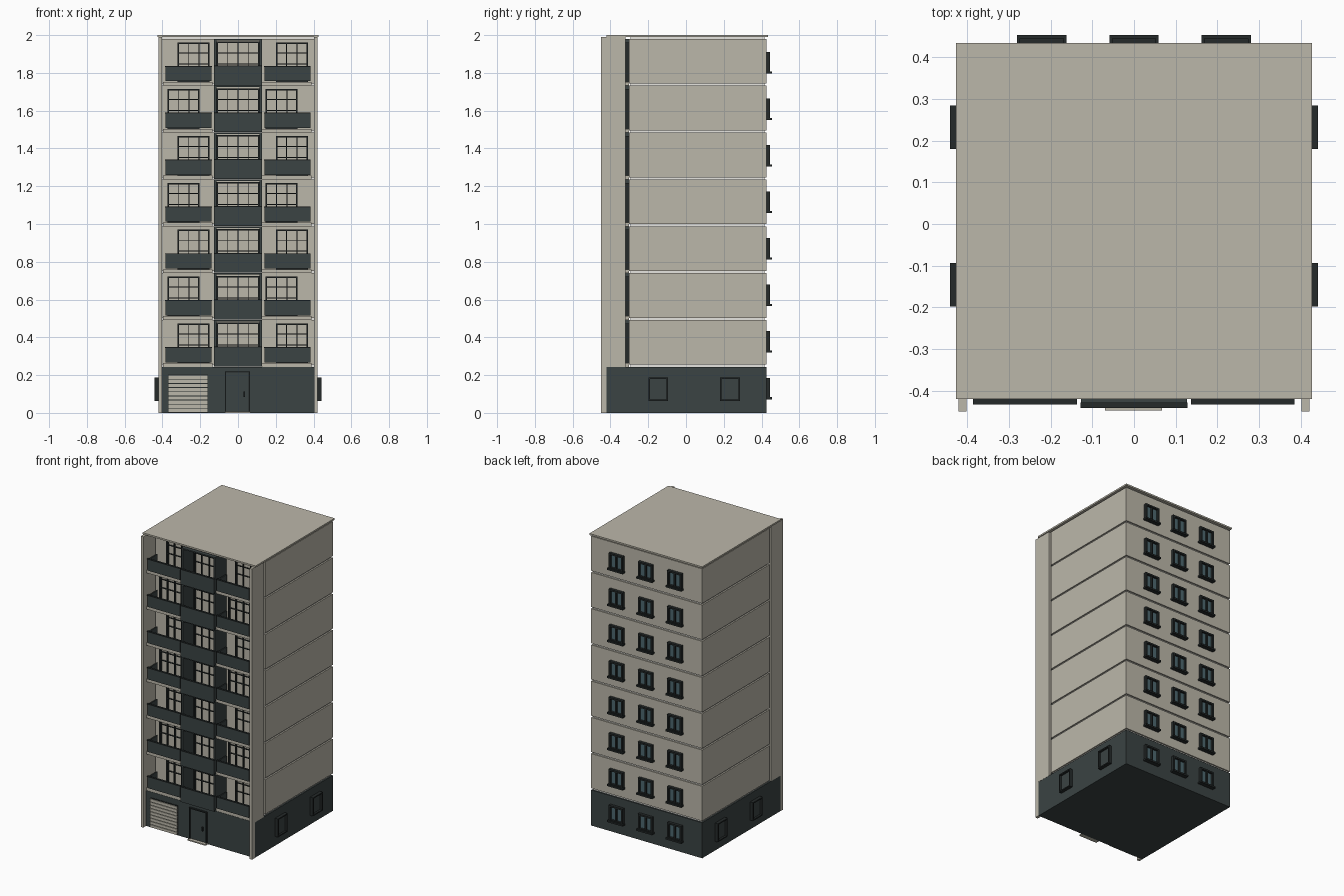
import bpy, bmesh
from mathutils import Vector

if "Cube" in bpy.data.objects:
    bpy.data.objects.remove(bpy.data.objects["Cube"])


def material(name, rgb):
    m = bpy.data.materials.new(name)
    m.diffuse_color = (*rgb, 1)
    m.use_nodes = True
    m.node_tree.nodes["Principled BSDF"].inputs["Base Color"].default_value = m.diffuse_color
    return m


BEIGE = material("beige plaster", (0.50, 0.475, 0.40))
PALE = material("pale joint", (0.80, 0.79, 0.75))
DARK = material("slate cladding", (0.043, 0.056, 0.056))
FRAME = material("dark frame", (0.018, 0.023, 0.023))
GLASS = material("blue grey glass", (0.075, 0.14, 0.16))


def boxes(name, mat, items):
    """One object made of boxes given as (x0, x1, y0, y1, z0, z1)."""
    bm = bmesh.new()
    for x0, x1, y0, y1, z0, z1 in items:
        r = bmesh.ops.create_cube(bm, size=1)
        for v in r["verts"]:
            v.co = Vector(((x0 + x1) / 2 + v.co.x * (x1 - x0),
                           (y0 + y1) / 2 + v.co.y * (y1 - y0),
                           (z0 + z1) / 2 + v.co.z * (z1 - z0)))
    me = bpy.data.meshes.new(name)
    bm.to_mesh(me)
    bm.free()
    me.materials.append(mat)
    ob = bpy.data.objects.new(name, me)
    bpy.context.collection.objects.link(ob)
    return ob


def grid_frame(x0, x1, z0, z1, y0, y1, cols, zbars, t=0.008, m=0.005):
    """Window frame in the xz plane: border, mullions and cross bars."""
    out = [(x0, x0 + t, y0, y1, z0, z1), (x1 - t, x1, y0, y1, z0, z1),
           (x0 + t, x1 - t, y0, y1, z0, z0 + t),
           (x0 + t, x1 - t, y0, y1, z1 - t, z1)]
    e = (y1 - y0) * 0.15
    for i in range(1, cols):
        c = x0 + (x1 - x0) * i / cols
        out.append((c - m / 2, c + m / 2, y0 + e, y1 - e, z0 + t, z1 - t))
    for z in zbars:
        out.append((x0 + t, x1 - t, y0 + 2 * e, y1 - 2 * e, z - m / 2, z + m / 2))
    return out


STEP, BASE = 0.248, 0.25
FLOORS = [BASE + STEP * i for i in range(7)]
WALL_Y, BACK_Y, FRONT_Y = -0.303, 0.425, -0.42

# Main masses
boxes("ground_floor", DARK, [(-0.42, 0.42, FRONT_Y, BACK_Y, 0, 0.243)])
boxes("upper_floor_walls", BEIGE,
      [(-0.42, 0.42, WALL_Y, BACK_Y, z + 0.005, z + STEP - 0.006) for z in FLOORS])
boxes("floor_joints", PALE,
      [(-0.41, 0.41, WALL_Y + 0.01, BACK_Y - 0.01, z - 0.007, z + 0.006)
       for z in FLOORS + [BASE + 7 * STEP]])
boxes("roof", BEIGE, [(-0.427, 0.427, -0.42, 0.435, 1.989, 2.0)])
boxes("side_fins", BEIGE,
      [(s * 0.4115 - 0.0095, s * 0.4115 + 0.0095, -0.45, FRONT_Y, 0, 0.243) for s in (-1, 1)]
      + [(s * 0.4115 - 0.0095, s * 0.4115 + 0.0095, -0.45, -0.32, 0.243, 1.989) for s in (-1, 1)])

# Balconies, central bay and front windows, floor by floor
slabs, parapets, bay, frames, rails = [], [], [], [], []
for i, z in enumerate(FLOORS):
    for x0, x1 in ((-0.385, -0.139), (0.139, 0.383)):
        slabs.append((x0 - 0.012, x1 + 0.005, -0.42, WALL_Y, z - 0.006, z + 0.014))
        parapets.append((x0, x1, -0.43, -0.421, z + 0.018, z + 0.094))
        for xs in (x0, x1 - 0.008):
            parapets.append((xs, xs + 0.008, -0.421, -0.33, z + 0.018, z + 0.094))
        rails.append((x0 - 0.002, x1 + 0.002, -0.433, -0.419, z + 0.094, z + 0.099))
    # window positions alternate between floors
    for x0 in ((-0.32, 0.20) if i % 2 == 0 else (-0.373, 0.146)):
        frames += grid_frame(x0, x0 + 0.17, z + 0.012, z + 0.224, -0.319, WALL_Y,
                             3, (z + 0.11, z + 0.168))
    # central bay with side cheeks, parapet and lintel
    for s in (-1, 1):
        bay.append((s * 0.1205 - 0.0065, s * 0.1205 + 0.0065, -0.43, WALL_Y,
                    z + 0.004, z + 0.234))
    bay.append((-0.127, 0.127, -0.44, -0.43, z - 0.004, z + 0.096))
    bay.append((-0.114, 0.114, -0.43, WALL_Y, z - 0.004, z + 0.012))
    bay.append((-0.127, 0.127, -0.43, WALL_Y, z + 0.234, z + 0.242))
    rails.append((-0.128, 0.128, -0.442, -0.428, z + 0.096, z + 0.101))
    frames += grid_frame(-0.114, 0.114, z + 0.012, z + 0.228, -0.319, WALL_Y,
                         4, (z + 0.11, z + 0.168))
boxes("balcony_slabs", BEIGE, slabs)
boxes("balcony_parapets", DARK, parapets)
boxes("balcony_rails", FRAME, rails)
boxes("central_bay", DARK, bay)
boxes("front_window_frames", FRAME, frames)

# Rear windows: frames, glass and sills on every level
frames, panes, sills = [], [], []
for i in range(8):
    z = 0.078 + i * 0.2465
    for c in (-0.2215, 0, 0.2215):
        frames += grid_frame(c - 0.053, c + 0.053, z, z + 0.108, BACK_Y, 0.445,
                             2, (), 0.011, 0.011)
        panes.append((c - 0.045, c + 0.045, BACK_Y - 0.002, 0.431, z + 0.008, z + 0.1))
        sills.append((c - 0.059, c + 0.059, BACK_Y, 0.454, z - 0.006, z + 0.005))
boxes("rear_window_frames", FRAME, frames)
boxes("rear_window_glass", GLASS, panes)
boxes("rear_window_sills", FRAME, sills)

# Side windows on the ground floor
frames, panes = [], []
for s in (-1, 1):
    for y0, y1 in ((-0.198, -0.094), (0.18, 0.285)):
        a, b = sorted((s * 0.42, s * 0.442))
        for f in ((y0, y0 + 0.008, 0.062, 0.188), (y1 - 0.008, y1, 0.062, 0.188),
                  (y0 + 0.008, y1 - 0.008, 0.062, 0.07), (y0 + 0.008, y1 - 0.008, 0.18, 0.188)):
            frames.append((a, b, *f))
        a, b = sorted((s * 0.419, s * 0.428))
        panes.append((a, b, y0 + 0.008, y1 - 0.008, 0.07, 0.18))
boxes("side_window_frames", FRAME, frames)
boxes("side_window_panels", DARK, panes)

# Garage shutter
boxes("garage_recess", FRAME, [(-0.37, -0.16, -0.423, FRONT_Y, 0.002, 0.204)])
boxes("garage_slats", BEIGE,
      [(-0.368, -0.162, -0.428, -0.422, 0.004 + k * 0.022, 0.022 + k * 0.022)
       for k in range(9)])

# Entrance door with frame, handle and step
boxes("door_frame", FRAME,
      [(-0.07, -0.063, -0.432, FRONT_Y, 0.008, 0.22), (0.056, 0.063, -0.432, FRONT_Y, 0.008, 0.22),
       (-0.063, 0.056, -0.432, FRONT_Y, 0.213, 0.22)])
boxes("door_panel", DARK, [(-0.063, 0.056, -0.425, FRONT_Y, 0.008, 0.213)])
boxes("door_handle", FRAME, [(0.03, 0.036, -0.435, -0.425, 0.085, 0.112)])
boxes("door_step", BEIGE, [(-0.07, 0.067, -0.448, FRONT_Y, 0, 0.008)])
